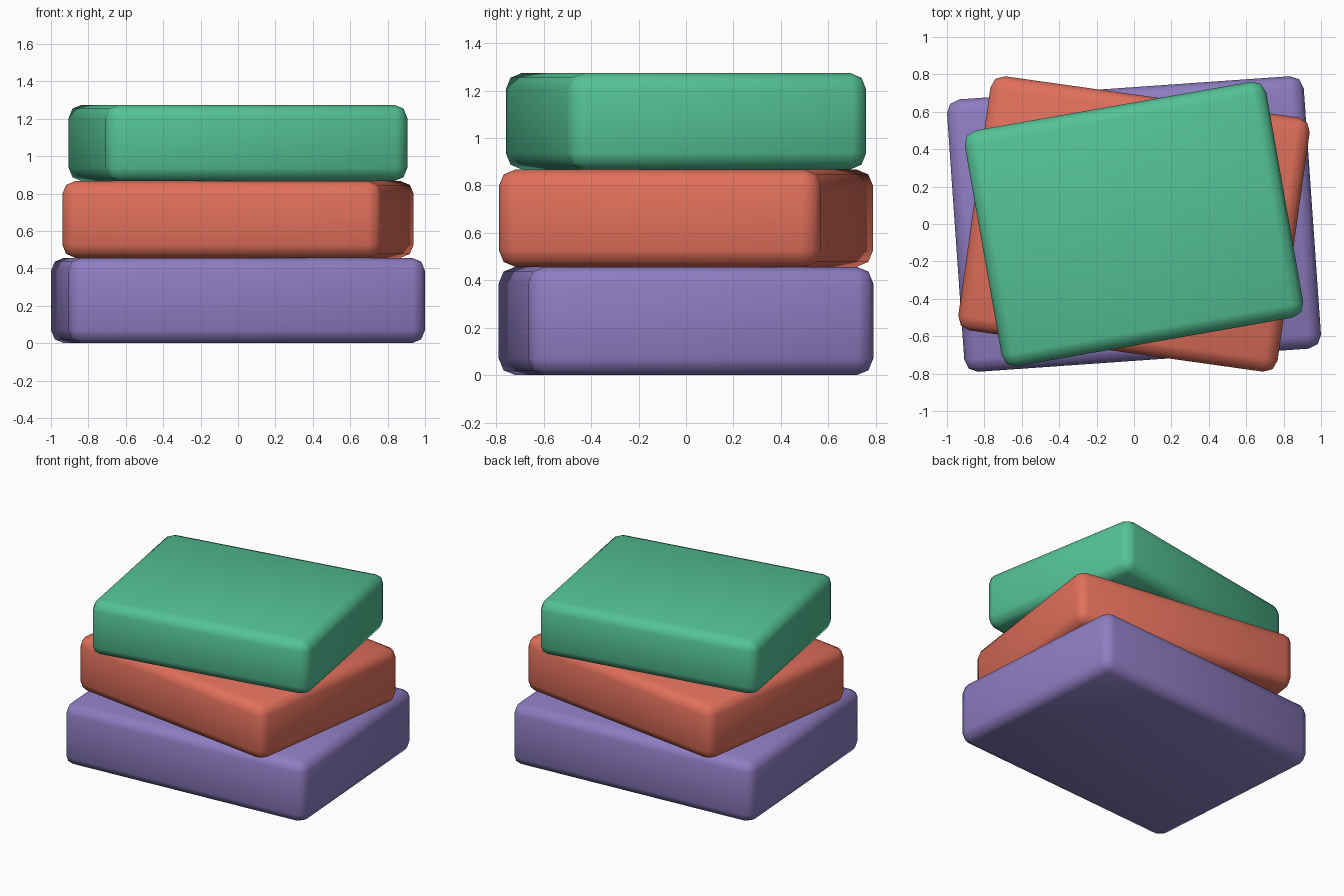
import bpy
import bmesh
from math import radians
from mathutils import Matrix

cube = bpy.data.objects.get("Cube")
if cube:
    bpy.data.objects.remove(cube, do_unlink=True)

BEVEL = 0.07


def make_material(name, color):
    mat = bpy.data.materials.new(name)
    mat.use_nodes = True
    mat.diffuse_color = (*color, 1)
    mat.node_tree.nodes["Principled BSDF"].inputs["Base Color"].default_value = (*color, 1)
    return mat


def rounded_slab(name, size, bottom, angle, mat):
    # Box resting at the given height, with softly rounded edges
    mesh = bpy.data.meshes.new(name)
    bm = bmesh.new()
    bmesh.ops.create_cube(bm, size=1, matrix=Matrix.Diagonal((*size, 1)))
    bmesh.ops.bevel(bm, geom=bm.edges[:], offset=BEVEL, segments=2,
                    profile=0.5, affect='EDGES', clamp_overlap=True)
    for face in bm.faces:
        face.smooth = True
    bm.to_mesh(mesh)
    bm.free()
    mesh.materials.append(mat)
    slab = bpy.data.objects.new(name, mesh)
    slab.location.z = bottom + size[2] / 2
    slab.rotation_euler.z = radians(angle)
    bpy.context.collection.objects.link(slab)


# Stack from the bottom up: name, size, twist in degrees, colour
slabs = [
    ("bottom_slab", (1.912, 1.46, 0.457), 4, make_material("purple", (0.27, 0.205, 0.54))),
    ("middle_slab", (1.724, 1.372, 0.41), -8, make_material("coral red", (0.75, 0.16, 0.105))),
    ("top_slab", (1.637, 1.28, 0.408), 10, make_material("green", (0.089, 0.54, 0.31))),
]
height = 0
for name, size, angle, mat in slabs:
    rounded_slab(name, size, height, angle, mat)
    height += size[2]
